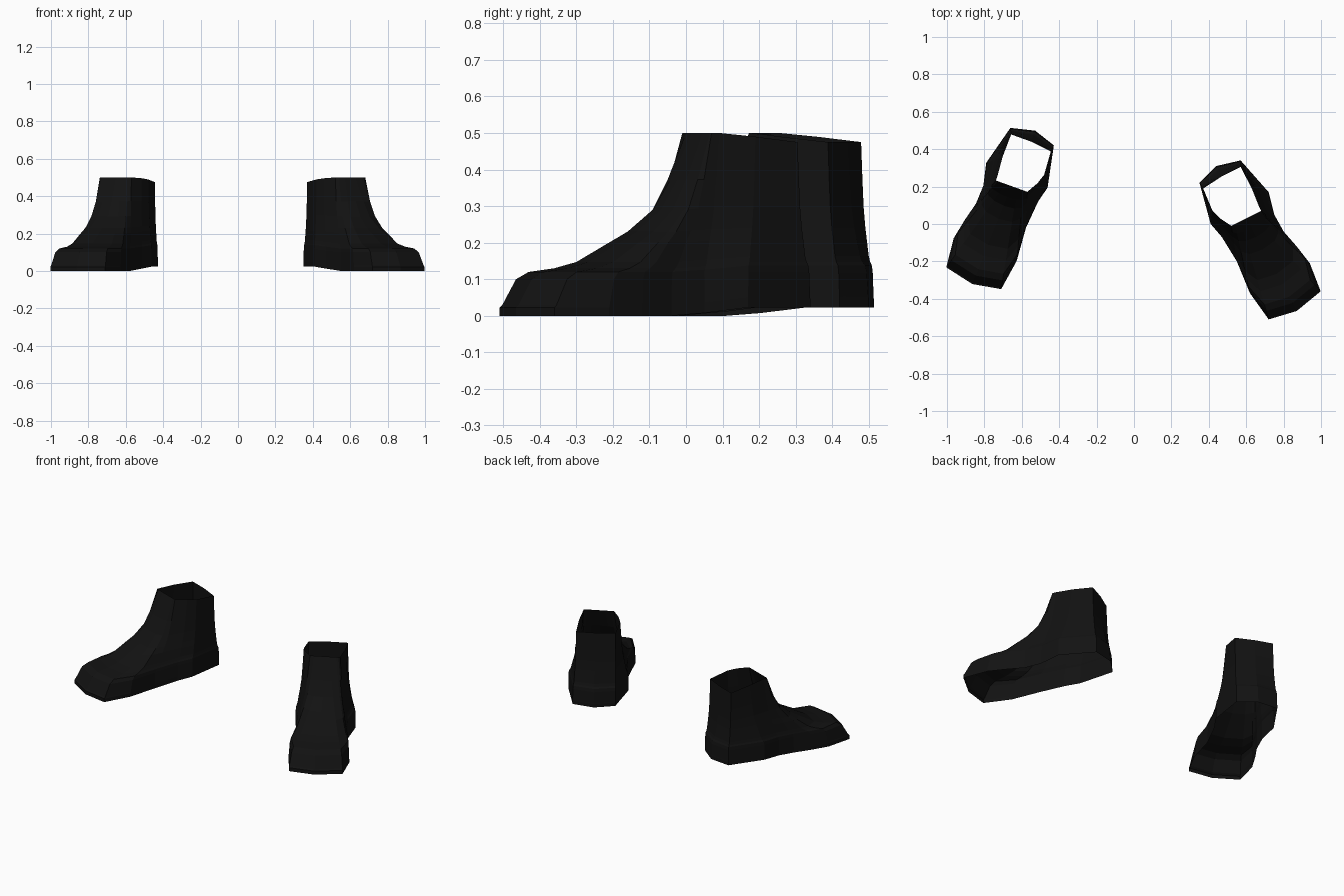
import bpy, bmesh
from mathutils import Matrix, Vector
from math import radians

if "Cube" in bpy.data.objects:
    bpy.data.objects.remove(bpy.data.objects["Cube"])

# One column per entry: footprint x,y -> collar x,y, and how late it leaves the footprint
COLUMNS = [
    (.35, .22, .37, .19, 1), (.44, .31, .47, .255, 1), (.57, .34, .57, .305, 1),
    (.72, .17, .63, .19, 1.5), (.75, .05, .67, .09, 1.8), (.80, -.04, .68, .07, 1.8),
    (.87, -.12, .67, .065, 1.7), (.94, -.21, .66, .06, 1.25), (.998, -.36, .63, .045, 1),
    (.87, -.465, .60, .03, 1), (.72, -.51, .57, .015, 1), (.62, -.37, .54, 0, 1.25),
    (.55, -.20, .52, -.01, 1.7), (.47, -.07, .46, .03, 1.8), (.41, 0, .42, .07, 1.5),
]
# Contour levels: travel towards the collar, height
UPPER = [(.015, .03), (.086, .10), (.152, .12), (.286, .13), (.40, .147), (.57, .20),
         (.667, .23), (.80, .29), (.89, .37), (1, .50)]
SOLE = [(0, 0), (0, .022), (.02, .032)]

black = bpy.data.materials.new("black_leather")
black.diffuse_color = (.006, .006, .006, 1)
black.use_nodes = True
black.node_tree.nodes["Principled BSDF"].inputs["Base Color"].default_value = black.diffuse_color


def clamp(v):
    return max(0.0, min(1.0, v))


def ring(t, z):
    pts = []
    for x0, y0, x1, y1, power in COLUMNS:
        k = t ** power
        x, y = x0 + (x1 - x0) * k, y0 + (y1 - y0) * k
        s = (x - .57) * -.51 + (y - .34) * .86          # distance along the foot
        lift = .023 * clamp((s + .40) / .18) * (1 - z / .5)   # raised heel
        drop = .025 * clamp((s + .25) / .22) * (z / .5) ** 4  # collar dips at the back
        pts.append(Vector((x, y, z + lift - drop)))
    return pts


def loft(name, levels, matrix, mirrored):
    bm = bmesh.new()
    rings = [[bm.verts.new(p) for p in ring(*lv)] for lv in levels]
    n = len(COLUMNS)
    for a, b in zip(rings, rings[1:]):
        for i in range(n):
            j = (i + 1) % n
            bm.faces.new((a[j], a[i], b[i], b[j]))      # columns run clockwise
    bm.transform(matrix)
    if mirrored:
        bmesh.ops.reverse_faces(bm, faces=bm.faces)
    mesh = bpy.data.meshes.new(name)
    bm.to_mesh(mesh)
    bm.free()
    mesh.materials.append(black)
    bpy.context.collection.objects.link(bpy.data.objects.new(name, mesh))


# The second boot is a mirrored copy, turned slightly and set further back
mirror = (Matrix.Translation((-.055, .243, 0)) @ Matrix.Rotation(radians(6.75), 4, 'Z')
          @ Matrix.Diagonal((-1, 1, 1, 1)))
for side, matrix, flipped in (("left", Matrix.Identity(4), False), ("right", mirror, True)):
    loft(side + "_boot_upper", UPPER, matrix, flipped)
    loft(side + "_boot_sole", SOLE, matrix, flipped)
